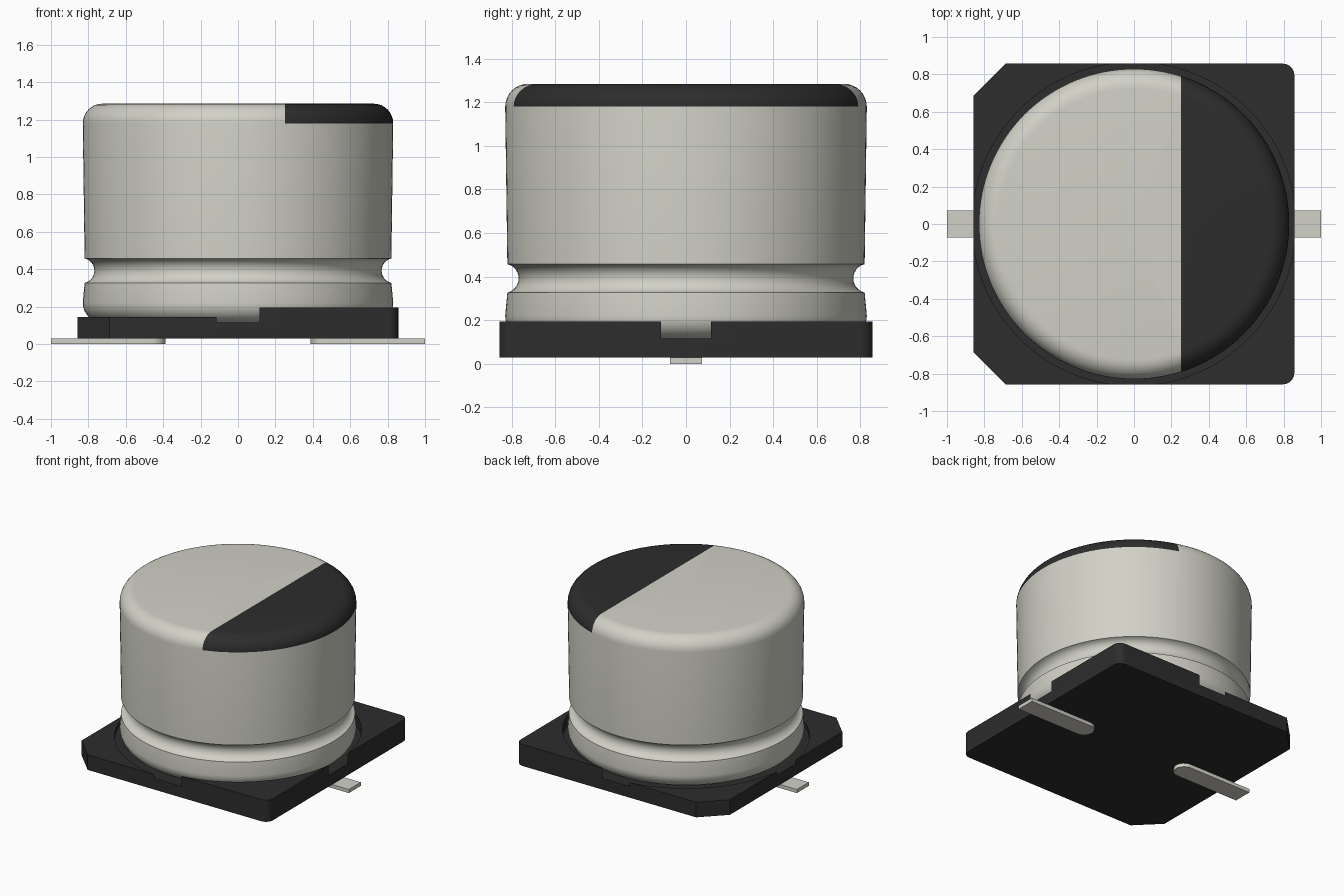
import bpy, bmesh, math
from mathutils import Vector

if "Cube" in bpy.data.objects:
    bpy.data.objects.remove(bpy.data.objects["Cube"], do_unlink=True)


def material(name, rgb):
    m = bpy.data.materials.new(name)
    m.use_nodes = True
    m.diffuse_color = (*rgb, 1)
    m.node_tree.nodes["Principled BSDF"].inputs["Base Color"].default_value = (*rgb, 1)
    return m


silver = material("silver", (0.645, 0.639, 0.572))
black = material("black", (0.026, 0.026, 0.026))


def finish(bm, name, mats):
    bmesh.ops.recalc_face_normals(bm, faces=bm.faces)
    mesh = bpy.data.meshes.new(name)
    bm.to_mesh(mesh)
    bm.free()
    ob = bpy.data.objects.new(name, mesh)
    bpy.context.collection.objects.link(ob)
    for m in mats:
        mesh.materials.append(m)
    return ob


def smooth(ob):
    bpy.ops.object.select_all(action="DESELECT")
    ob.select_set(True)
    bpy.context.view_layer.objects.active = ob
    bpy.ops.object.shade_smooth_by_angle(angle=math.radians(35))


def arc(cx, cy, r, start, end, n):
    angles = [math.radians(start + (end - start) * i / n) for i in range(n + 1)]
    return [(cx + r * math.cos(a), cy + r * math.sin(a)) for a in angles]


def prism(name, outline, z0, z1, mat):
    bm = bmesh.new()
    face = bm.faces.new([bm.verts.new((x, y, z0)) for x, y in outline])
    new = bmesh.ops.extrude_face_region(bm, geom=[face])["geom"]
    bmesh.ops.translate(bm, vec=(0, 0, z1 - z0),
                        verts=[v for v in new if isinstance(v, bmesh.types.BMVert)])
    return finish(bm, name, [mat])


# Can: lathed profile with rounded ends and a crimped groove
R, BOTTOM, TOP, FILLET = 0.83, 0.115, 1.285, 0.105
MARK_X, MARK_Z = 0.25, TOP - FILLET
profile = [(0, BOTTOM)]
profile += arc(R - FILLET, BOTTOM + FILLET, FILLET, -90, 0, 8)
profile += arc(R + 0.005, 0.392, 0.067, 270, 90, 14)[1:-1]
profile += arc(R - FILLET, TOP - FILLET, FILLET, 0, 90, 8)
profile += [(0, TOP)]
# pull groove lips flush with the wall
profile = [(min(r, R), z) for r, z in profile]

bm = bmesh.new()
verts = [bm.verts.new((r, 0, z)) for r, z in profile]
edges = [bm.edges.new(pair) for pair in zip(verts, verts[1:])]
bmesh.ops.spin(bm, geom=verts + edges, cent=(0, 0, 0), axis=(0, 0, 1),
               angle=math.tau, steps=128)
bmesh.ops.remove_doubles(bm, verts=bm.verts, dist=0.0005)

# Polarity mark: split the rounded top and colour one side
cap = [f for f in bm.faces if f.calc_center_median().z > MARK_Z]
geom = set(cap) | {e for f in cap for e in f.edges} | {v for f in cap for v in f.verts}
bmesh.ops.bisect_plane(bm, geom=list(geom), plane_co=(MARK_X, 0, 0), plane_no=(1, 0, 0))
for f in bm.faces:
    c = f.calc_center_median()
    f.material_index = int(c.z > MARK_Z and c.x > MARK_X)
smooth(finish(bm, "can", [silver, black]))

# Base plate: two chamfered corners, two rounded ones
H, CH, RD = 0.857, 0.17, 0.06
outline = [(-H, H - CH), (-H, CH - H), (CH - H, -H)]
outline += arc(H - RD, RD - H, RD, -90, 0, 6)
outline += arc(H - RD, H - RD, RD, 0, 90, 6)
outline += [(CH - H, H)]
base = prism("base", outline, 0.028, 0.195, black)

# Round seat for the can and a lowered half
seat = prism("seat_cutter", arc(0, 0, 0.865, 0, 360, 128)[:-1], 0.115, 0.5, black)
step = prism("step_cutter", [(-1, -1), (0, -1), (0, 1), (-1, 1)], 0.145, 0.5, black)
for cutter in (seat, step):
    cutter.hide_render = True
    mod = base.modifiers.new(cutter.name, "BOOLEAN")
    mod.operation, mod.solver, mod.object = "DIFFERENCE", "EXACT", cutter
bpy.context.view_layer.objects.active = base
for name in [m.name for m in base.modifiers]:
    bpy.ops.object.modifier_apply(modifier=name)
for cutter in (seat, step):
    bpy.data.objects.remove(cutter, do_unlink=True)
smooth(base)

# Leads: flat strips with a rounded inner end
W = 0.073
for side, name in ((1, "left_lead"), (-1, "right_lead")):
    strip = [(1, -W), (1, W)] + arc(0.387 + W, 0, W, 90, 270, 12)
    smooth(prism(name, [(side * x, y) for x, y in strip], 0, 0.028, silver))
